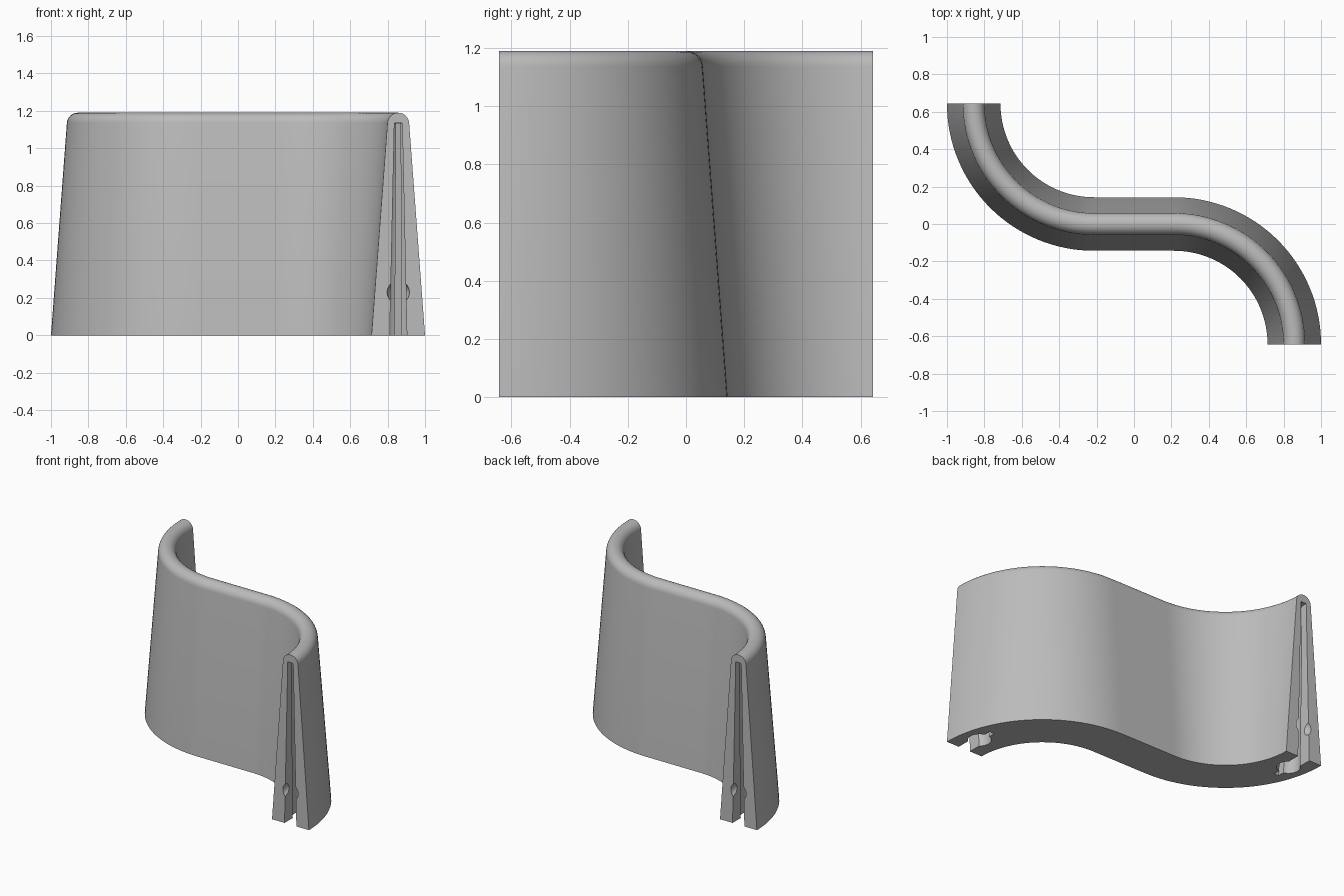
import bpy, bmesh
from math import sin, cos, pi, radians
from mathutils import Vector

cube = bpy.data.objects.get("Cube")
if cube:
    bpy.data.objects.remove(cube, do_unlink=True)

R = 0.643          # bend radius of the centre line
FLAT = 0.214       # half length of the straight middle
HEIGHT = 1.19
FOOT, CROWN = 0.143, 0.058   # half thickness at the base and under the round top
END_X = R + FLAT

grey = bpy.data.materials.new("stone grey")
grey.use_nodes = True
colour = (0.5, 0.5, 0.5, 1)
grey.diffuse_color = colour
grey.node_tree.nodes["Principled BSDF"].inputs["Base Color"].default_value = colour


def loft(name, rings, closed_ends=True):
    """Skin a list of equal closed rings and cap both ends."""
    bm = bmesh.new()
    rows = [[bm.verts.new(p) for p in ring] for ring in rings]
    n = len(rows[0])
    for a, b in zip(rows, rows[1:]):
        for i in range(n):
            j = (i + 1) % n
            bm.faces.new((a[i], a[j], b[j], b[i]))
    bm.faces.new(rows[0])
    bm.faces.new(rows[-1])
    bmesh.ops.recalc_face_normals(bm, faces=bm.faces)
    return add_object(name, bm)


def add_object(name, bm):
    mesh = bpy.data.meshes.new(name)
    bm.to_mesh(mesh)
    bm.free()
    mesh.materials.append(grey)
    obj = bpy.data.objects.new(name, mesh)
    bpy.context.collection.objects.link(obj)
    return obj


# S-shaped path as (point, sideways direction)
STEPS = 32
half = []
for i in range(STEPS + 1):
    a = pi / 2 * (1 - i / STEPS)
    side = Vector((cos(a), sin(a), 0))
    half.append((Vector((FLAT, -R, 0)) + side * R, side))
path = [(-p, s) for p, s in reversed(half)] + half

# tapered wall section with a round crown
section = [(-FOOT, 0)]
for i in range(17):
    a = pi - radians(4) - (pi - radians(8)) * i / 16
    section.append((CROWN * cos(a), HEIGHT - CROWN + CROWN * sin(a)))
section.append((FOOT, 0))
wall = loft("curved_wall", [[p + s * w + Vector((0, 0, z)) for w, z in section]
                            for p, s in path])


def box_ring(w, y0, y1, z):
    return [(END_X - w, y0 - R, z), (END_X + w, y0 - R, z),
            (END_X + w, y1 - R, z), (END_X - w, y1 - R, z)]


def round_ring(r, y, z):
    return [(END_X + r * cos(2 * pi * i / 32), y - R + r * sin(2 * pi * i / 32), z)
            for i in range(32)]


# connector socket: tapering mouth, round pocket, narrow tail and ball recess
LOW, TOP = -0.01, 1.135
cutters = [
    loft("socket_mouth", [box_ring(0.046, -0.1, 0.12, LOW), box_ring(0.021, -0.1, 0.05, TOP)]),
    loft("socket_pocket", [round_ring(0.075, 0.15, LOW), round_ring(0.028, 0.06, TOP - 0.002)]),
    loft("socket_tail", [box_ring(0.018, 0.1, 0.27, LOW), box_ring(0.012, 0.03, 0.11, TOP - 0.004)]),
]
bm = bmesh.new()
bmesh.ops.create_uvsphere(bm, u_segments=24, v_segments=16, radius=0.06)
bmesh.ops.translate(bm, verts=bm.verts, vec=(END_X, -R - 0.001, 0.23))
cutters.append(add_object("ball_recess", bm))

bpy.context.view_layer.objects.active = wall
for cutter in cutters:
    cutter.hide_render = True
    for turn in (0, pi):
        cutter.rotation_euler.z = turn
        bpy.context.view_layer.update()
        mod = wall.modifiers.new("socket", "BOOLEAN")
        mod.operation = "DIFFERENCE"
        mod.solver = "EXACT"
        mod.object = cutter
        bpy.ops.object.modifier_apply(modifier=mod.name)
    bpy.data.objects.remove(cutter, do_unlink=True)

bpy.ops.object.select_all(action="DESELECT")
wall.select_set(True)
bpy.ops.object.shade_smooth_by_angle(angle=radians(30))
